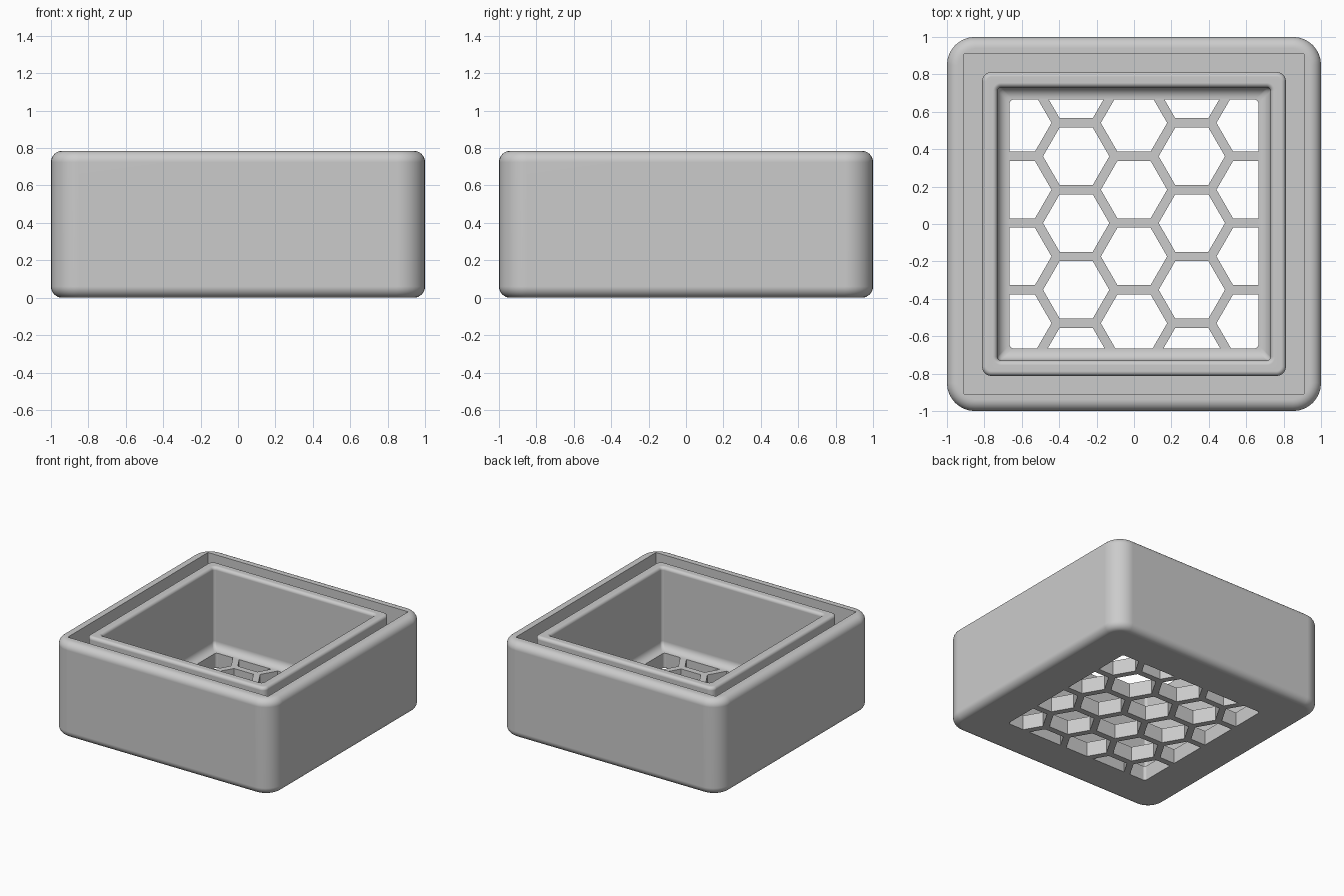
import bpy, bmesh, math

HEIGHT = 0.785
FLOOR = 0.12        # top of the perforated floor
WINDOW = 0.665      # half width of the floor opening
PITCH = 0.357       # spacing of the hexagonal holes
BAR = 0.05          # width of the lattice bars

cube = bpy.data.objects.get("Cube")
if cube:
    bpy.data.objects.remove(cube, do_unlink=True)

grey = bpy.data.materials.new("light_grey")
grey.use_nodes = True
grey.diffuse_color = (0.6, 0.6, 0.6, 1)
grey.node_tree.nodes["Principled BSDF"].inputs["Base Color"].default_value = (0.6, 0.6, 0.6, 1)


def add_object(name, bm):
    bmesh.ops.recalc_face_normals(bm, faces=bm.faces)
    mesh = bpy.data.meshes.new(name)
    bm.to_mesh(mesh)
    bm.free()
    mesh.materials.append(grey)
    obj = bpy.data.objects.new(name, mesh)
    bpy.context.collection.objects.link(obj)
    return obj


def activate(obj):
    bpy.ops.object.select_all(action="DESELECT")
    obj.select_set(True)
    bpy.context.view_layer.objects.active = obj


def ring(bm, half, radius, z, steps=8):
    """Rounded square of vertices at height z."""
    verts = []
    for corner in range(4):
        mid = math.radians(45 + 90 * corner)
        cx = math.copysign(half - radius, math.cos(mid))
        cy = math.copysign(half - radius, math.sin(mid))
        for i in range(steps + 1):
            a = math.radians(90 * corner + 90 * i / steps)
            verts.append(bm.verts.new((cx + radius * math.cos(a), cy + radius * math.sin(a), z)))
    return verts


def arc(cx, cz, r, start, end, steps=8):
    """Fillet points (half width, z) between two angles in degrees."""
    angles = [math.radians(start + (end - start) * i / steps) for i in range(steps + 1)]
    return [(cx + r * math.cos(a), cz + r * math.sin(a)) for a in angles]


# Double walled body: one closed profile swept around rounded squares
F, R = 0.06, 0.025   # outer fillet and inner rim fillet
profile = [(h, h - 0.85, z) for h, z in arc(1 - F, F, F, -90, 0) + arc(1 - F, HEIGHT - F, F, 0, 90)]
profile += [(0.91, 0.003, HEIGHT), (0.91, 0.003, FLOOR), (0.812, 0.05, FLOOR)]
profile += [(h, h - 0.762, z) for h, z in arc(0.812 - R, HEIGHT - R, R, 0, 90)]
profile += [(h, 0.02 + h - 0.73, z) for h, z in arc(0.73 + R, HEIGHT - R, R, 90, 180)]
profile += [(h, 0.02, z) for h, z in arc(0.73 - F, FLOOR + F, F, 0, -90)]
profile += [(WINDOW, 0.02, FLOOR), (WINDOW, 0.02, 0)]

bm = bmesh.new()
rings = [ring(bm, *p) for p in profile]
for a, b in zip(rings, rings[1:] + rings[:1]):
    n = len(a)
    for i in range(n):
        j = (i + 1) % n
        bm.faces.new((a[i], a[j], b[j], b[i]))
body = add_object("double_wall_body", bm)
activate(body)
bpy.ops.object.shade_smooth_by_angle(angle=math.radians(30))
normals = body.modifiers.new("flat_normals", "WEIGHTED_NORMAL")
normals.keep_sharp = True

# Floor plate filling the opening
bm = bmesh.new()
bmesh.ops.create_cube(bm, size=1)
for v in bm.verts:
    v.co.x *= 2 * WINDOW + 0.006
    v.co.y *= 2 * WINDOW + 0.006
    v.co.z = FLOOR if v.co.z > 0 else 0
lattice = add_object("hexagon_lattice_floor", bm)

# Hexagonal holes, staggered by column
bm = bmesh.new()
hole_radius = (PITCH - BAR) / math.sqrt(3)
for col in range(-2, 3):
    for row in range(-3, 4):
        x = col * PITCH * math.sqrt(3) / 2
        y = 0.005 + (row + (0.5 if col % 2 == 0 else 0)) * PITCH
        loops = []
        for z in (-0.1, FLOOR + 0.1):
            angles = [math.radians(60 * k) for k in range(6)]
            loops.append([bm.verts.new((x + hole_radius * math.cos(a),
                                        y + hole_radius * math.sin(a), z)) for a in angles])
        low, high = loops
        bm.faces.new(low[::-1])
        bm.faces.new(high)
        for k in range(6):
            m = (k + 1) % 6
            bm.faces.new((low[k], low[m], high[m], high[k]))
cutter = add_object("hole_cutter", bm)
cutter.hide_render = True

cut = lattice.modifiers.new("holes", "BOOLEAN")
cut.operation = "DIFFERENCE"
cut.solver = "EXACT"
cut.object = cutter
activate(lattice)
bpy.ops.object.modifier_apply(modifier=cut.name)
bpy.data.objects.remove(cutter, do_unlink=True)
